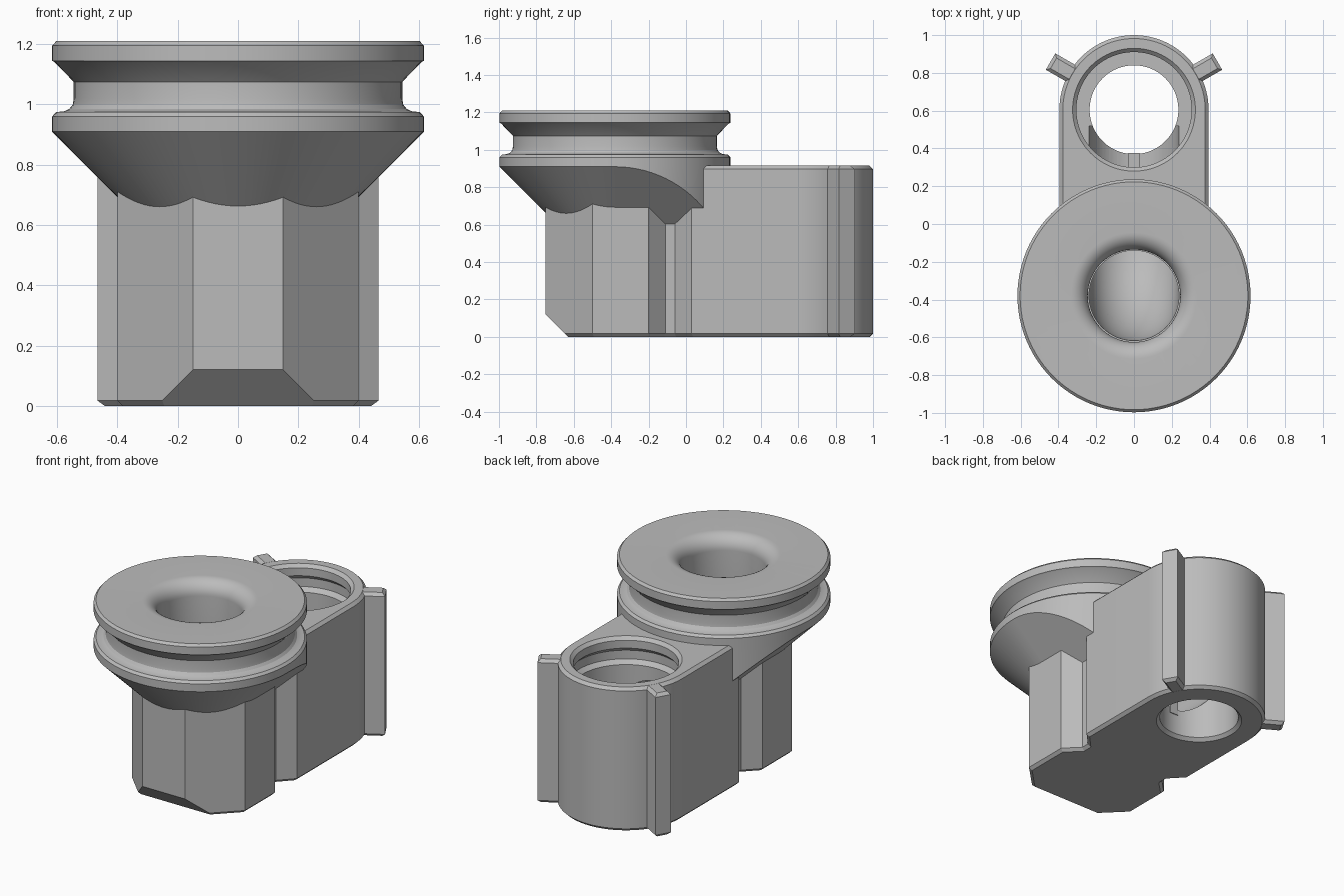
import bpy, bmesh, math
from mathutils import Vector, Matrix

cube = bpy.data.objects.get("Cube")
if cube:
    bpy.data.objects.remove(cube)

grey = bpy.data.materials.new("plain_grey")
grey.use_nodes = True
COLOUR = (0.5, 0.5, 0.5, 1)
grey.diffuse_color = COLOUR
grey.node_tree.nodes["Principled BSDF"].inputs["Base Color"].default_value = COLOUR

WHEEL_Y, BORE_Y = -0.38, 0.605
WHEEL_R, BACK_R = 0.617, 0.395


def finish(name, bm):
    bmesh.ops.recalc_face_normals(bm, faces=bm.faces)
    mesh = bpy.data.meshes.new(name)
    bm.to_mesh(mesh)
    bm.free()
    mesh.materials.append(grey)
    obj = bpy.data.objects.new(name, mesh)
    bpy.context.collection.objects.link(obj)
    return obj


def lathe(name, profile, y, steps=96):
    """Revolve (radius, z) points about a vertical axis."""
    bm = bmesh.new()
    verts = [bm.verts.new((r, y, z)) for r, z in profile]
    edges = [bm.edges.new(pair) for pair in zip(verts, verts[1:])]
    bmesh.ops.spin(bm, geom=verts + edges, cent=(0, y, 0), axis=(0, 0, 1),
                   angle=math.tau, steps=steps, use_duplicate=False)
    bmesh.ops.remove_doubles(bm, verts=bm.verts, dist=1e-4)
    return finish(name, bm)


def prism(name, outline, z0, z1, chamfer=0.0, cut=None):
    """Upright prism with chamfered rims and an optional slanted cut."""
    bm = bmesh.new()
    face = bm.faces.new([bm.verts.new((x, y, z0)) for x, y in outline])
    ext = bmesh.ops.extrude_face_region(bm, geom=[face])["geom"]
    bmesh.ops.translate(bm, verts=[v for v in ext if isinstance(v, bmesh.types.BMVert)],
                        vec=(0, 0, z1 - z0))
    if chamfer:
        rims = [e for e in bm.edges if abs(e.verts[0].co.z - e.verts[1].co.z) < 1e-5]
        bmesh.ops.bevel(bm, geom=rims, offset=chamfer, segments=1, affect='EDGES')
    if cut:
        geom = bm.verts[:] + bm.edges[:] + bm.faces[:]
        res = bmesh.ops.bisect_plane(bm, geom=geom, plane_co=cut[0], plane_no=cut[1],
                                     clear_outer=True)
        bmesh.ops.edgeloop_fill(bm, edges=[e for e in res["geom_cut"]
                                           if isinstance(e, bmesh.types.BMEdge)])
    return finish(name, bm)


def tube(name, path, radius, sides=64):
    """Solid round rod along a path lying in the x = 0 plane."""
    bm = bmesh.new()
    rings = []
    for i, p in enumerate(path):
        t = (path[min(i + 1, len(path) - 1)] - path[max(i - 1, 0)]).normalized()
        side, up = Vector((1, 0, 0)), t.cross(Vector((1, 0, 0)))
        angles = [math.tau * k / sides for k in range(sides)]
        rings.append([bm.verts.new(p + radius * (math.cos(a) * side + math.sin(a) * up))
                      for a in angles])
    for a, b in zip(rings, rings[1:]):
        for k in range(sides):
            n = (k + 1) % sides
            bm.faces.new((a[k], a[n], b[n], b[k]))
    bm.faces.new(rings[0])
    bm.faces.new(rings[-1])
    return finish(name, bm)


def boolean(obj, cutter, operation='DIFFERENCE'):
    cutter.hide_render = True
    mod = obj.modifiers.new(cutter.name, 'BOOLEAN')
    mod.operation, mod.object, mod.solver = operation, cutter, 'EXACT'
    bpy.ops.object.select_all(action='DESELECT')
    bpy.context.view_layer.objects.active = obj
    obj.select_set(True)
    bpy.ops.object.modifier_apply(modifier=mod.name)


# Main block: faceted front, side notches, round back
half = [(0.15, -0.75), (0.40, -0.50), (0.40, -0.20), (0.31, -0.11),
        (0.31, -0.06), (0.395, 0.03)]
arc = [(BACK_R * math.cos(a), BORE_Y + BACK_R * math.sin(a))
       for a in (math.pi * k / 48 for k in range(49))]
outline = half + arc + [(-x, y) for x, y in reversed(half)]
block = prism("main_block", outline, 0, 0.915, 0.018,
              cut=((0, -0.75, 0.12), (0, -1, -1)))

# Flared support under the wheel: cone in front, sloped wedge behind
flare = lathe("flared_cone", [(0, 0.493), (0.2, 0.493), (WHEEL_R, 0.91), (0, 0.91)], WHEEL_Y)
wedge_outline = [(-0.24, 0.533), (0.24, 0.533), (WHEEL_R, 0.91), (-WHEEL_R, 0.91)]
wedge = prism("flared_wedge", wedge_outline, -0.3, -WHEEL_Y)
wedge.data.transform(Matrix.Rotation(math.pi / 2, 4, 'X'))
limit = lathe("wedge_limit", [(0, 0.3), (WHEEL_R, 0.3), (WHEEL_R, 1.1), (0, 1.1)], WHEEL_Y)
boolean(wedge, limit, 'INTERSECT')

# Grooved wheel
wheel = lathe("grooved_wheel", [
    (0, 0.91), (WHEEL_R, 0.91), (WHEEL_R, 0.96), (0.603, 0.975), (0.578, 0.977),
    (0.56, 0.985), (0.548, 1.0), (0.545, 1.02), (0.545, 1.075), (0.608, 1.14),
    (WHEEL_R, 1.145), (WHEEL_R, 1.195), (0.603, 1.21), (0, 1.21)], WHEEL_Y)

# Cutters: rounded mouth, curved channel, stepped rear bore
lip = [(0.335 - 0.09 * math.cos(a), 1.12 + 0.09 * math.sin(a))
       for a in (math.pi / 2 * k / 10 for k in range(11))]
mouth = lathe("mouth_cutter", [(0, 0.8), (0.245, 0.8)] + lip + [(0.335, 1.3), (0, 1.3)], WHEEL_Y)

BEND, AXIS_Z = 0.40, 0.42
path = [Vector((0, WHEEL_Y, 1.1))]
for k in range(17):
    a = math.pi / 2 * k / 16
    path.append(Vector((0, WHEEL_Y + BEND * (1 - math.cos(a)),
                        AXIS_Z + BEND * (1 - math.sin(a)))))
path.append(Vector((0, 0.52, AXIS_Z)))
channel = tube("channel_cutter", path, 0.238)

bore = lathe("bore_cutter", [
    (0, -0.1), (0.255, -0.1), (0.255, 0), (0.235, 0.02), (0.235, 0.40), (0.305, 0.40),
    (0.305, 0.74), (0.33, 0.765), (0.33, 0.82), (0.305, 0.845), (0.305, 0.895),
    (0.325, 0.915), (0.325, 1.0), (0, 1.0)], BORE_Y)

for part, cutters in ((block, (mouth, channel, bore)), (flare, (mouth, channel)),
                      (wedge, (mouth, channel)), (wheel, (mouth, channel))):
    for cutter in cutters:
        boolean(part, cutter)

# Angled fins on the round back
parts = [block, flare, wedge, wheel]
for side, label in ((1, "left"), (-1, "right")):
    out = Vector((side * math.cos(math.pi / 6), math.sin(math.pi / 6)))
    across = Vector((-out.y, out.x)) * 0.05
    base = Vector((0, BORE_Y))
    corners = [base + out * r + across * s
               for r, s in ((0.36, -1), (0.51, -1), (0.51, 1), (0.36, 1))]
    parts.append(prism(label + "_fin", corners, 0, 0.915, 0.018))

# Small key standing in the channel opening
parts.append(prism("bore_key", [(-0.03, 0.27), (0.03, 0.27), (0.03, 0.375), (-0.03, 0.375)],
                   0.15, 0.42))

for cutter in (mouth, channel, bore, limit):
    bpy.data.objects.remove(cutter)

# Smooth the round surfaces, keep hard edges
bpy.ops.object.select_all(action='DESELECT')
for part in parts:
    part.select_set(True)
bpy.context.view_layer.objects.active = block
bpy.ops.object.shade_smooth_by_angle(angle=math.radians(25))
